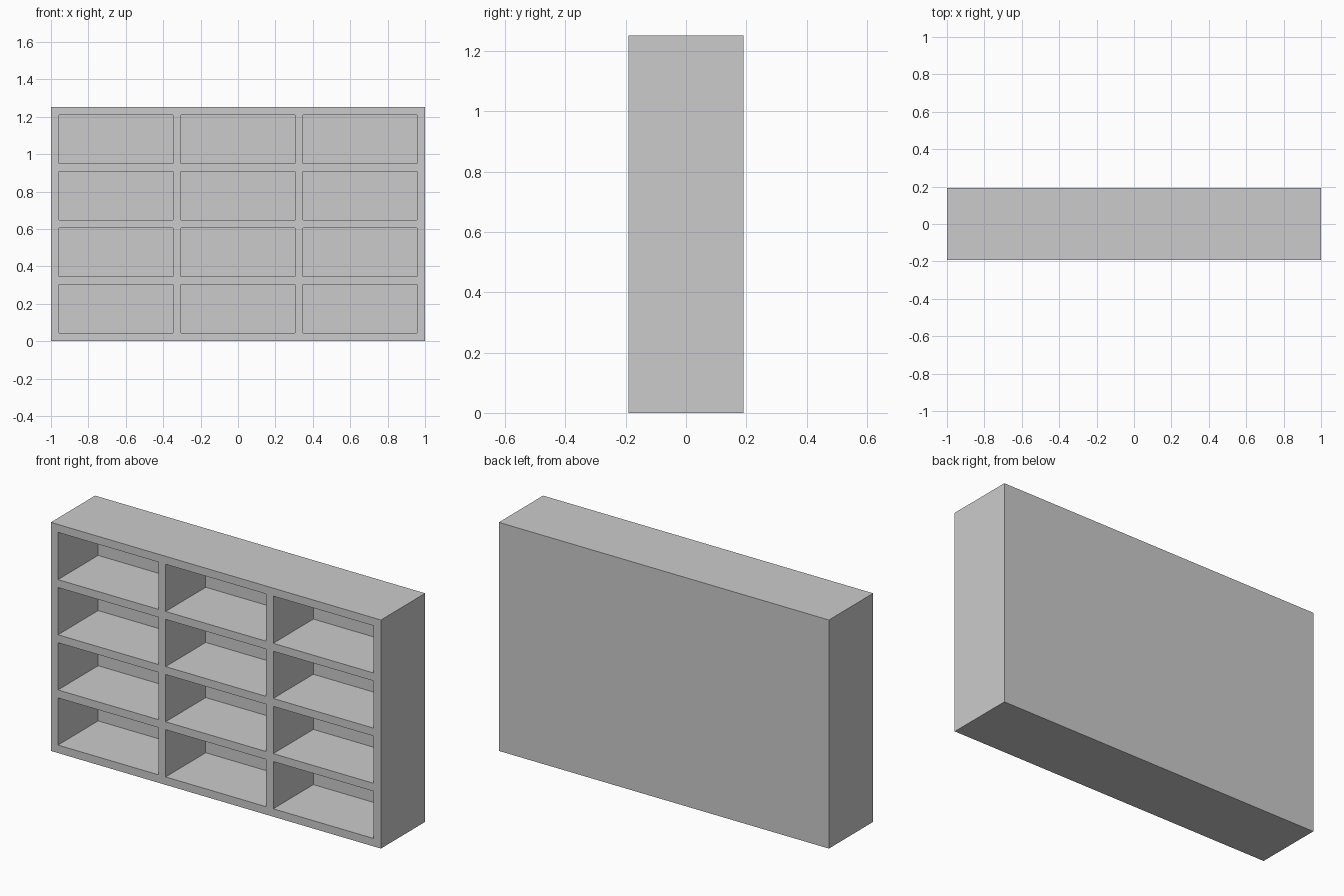
import bpy, bmesh

if "Cube" in bpy.data.objects:
    bpy.data.objects.remove(bpy.data.objects["Cube"])

W, H, D = 2.0, 1.252, 0.383      # overall size
T, BACK = 0.0435, 0.036          # board and back panel thickness
COLS, ROWS = 3, 4


def stops(start, size, n):
    """Board / opening edge positions across one direction."""
    opening = (size - (n + 1) * T) / n
    pos = [start]
    for i in range(n):
        pos += [pos[-1] + T, pos[-1] + T + opening]
    return pos + [start + size]


xs, zs = stops(-W / 2, W, COLS), stops(0, H, ROWS)
bm = bmesh.new()

# front face, split along the board edges
grid = [[bm.verts.new((x, -D / 2, z)) for x in xs] for z in zs]
openings = []
for j in range(len(zs) - 1):
    for i in range(len(xs) - 1):
        f = bm.faces.new((grid[j][i], grid[j][i + 1], grid[j + 1][i + 1], grid[j + 1][i]))
        if i % 2 and j % 2:
            openings.append(f)

# outer sides and back panel
rim = [e for e in bm.edges if e.is_boundary]
ext = bmesh.ops.extrude_edge_only(bm, edges=rim)["geom"]
verts = [g for g in ext if isinstance(g, bmesh.types.BMVert)]
bmesh.ops.translate(bm, verts=verts, vec=(0, D, 0))
bmesh.ops.holes_fill(bm, edges=[e for e in bm.edges if e.is_boundary], sides=0)

# compartments pushed in from the front
floors = bmesh.ops.extrude_discrete_faces(bm, faces=openings)["faces"]
bmesh.ops.translate(bm, verts=[v for f in floors for v in f.verts], vec=(0, D - BACK, 0))

bmesh.ops.recalc_face_normals(bm, faces=bm.faces[:])
mesh = bpy.data.meshes.new("shelf_unit")
bm.to_mesh(mesh)
bm.free()
bpy.context.collection.objects.link(bpy.data.objects.new("shelf_unit", mesh))
